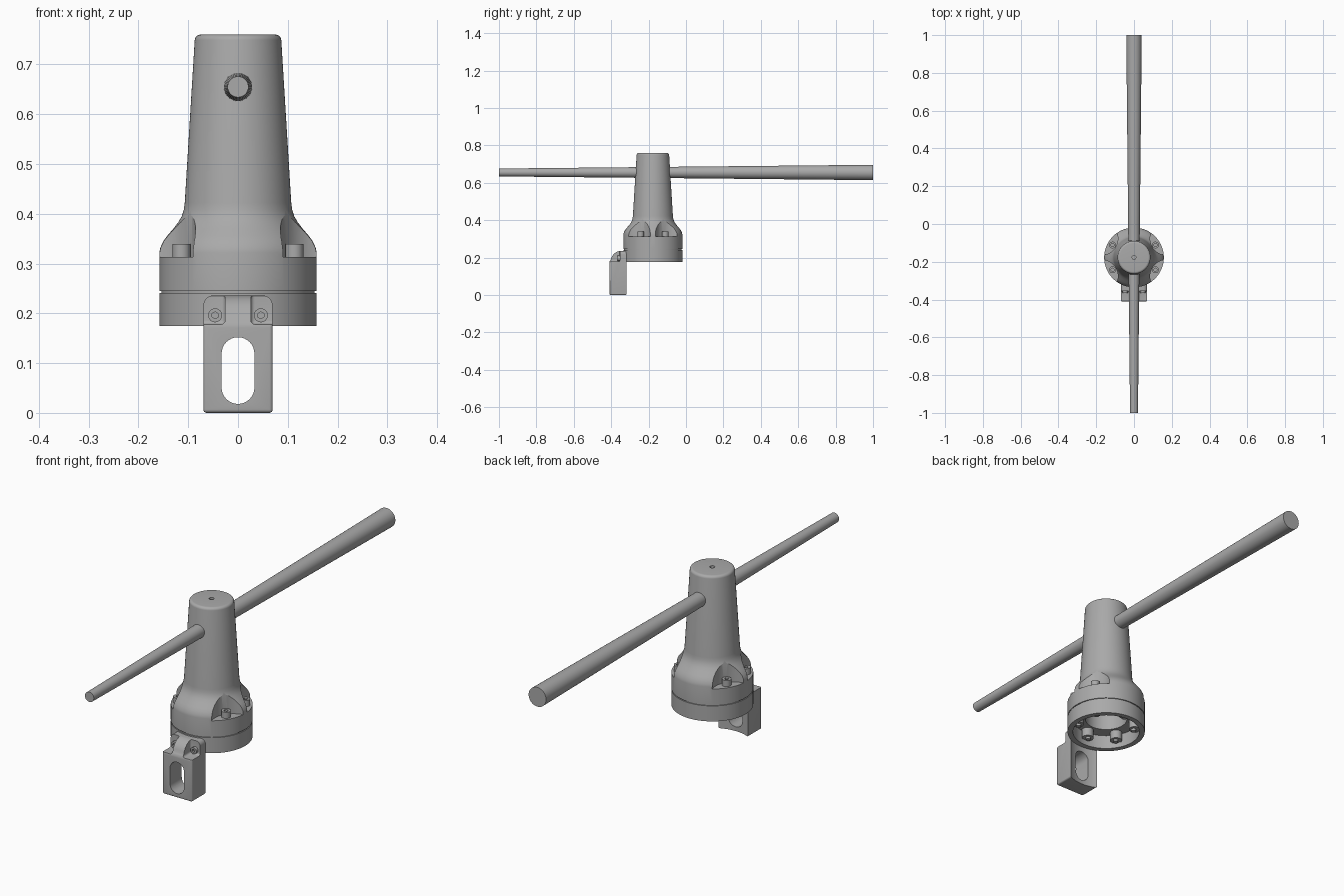
import bpy, bmesh
from math import sin, cos, pi, radians
from mathutils import Matrix, Vector

if "Cube" in bpy.data.objects:
    bpy.data.objects.remove(bpy.data.objects["Cube"], do_unlink=True)

AXIS_Y = -0.177
RIM = 0.158

grey = bpy.data.materials.new("plain_grey")
grey.use_nodes = True
colour = (0.4, 0.4, 0.4, 1)
grey.diffuse_color = colour
grey.node_tree.nodes["Principled BSDF"].inputs["Base Color"].default_value = colour


def finish(name, bm):
    bmesh.ops.recalc_face_normals(bm, faces=bm.faces)
    mesh = bpy.data.meshes.new(name)
    bm.to_mesh(mesh)
    bm.free()
    mesh.materials.append(grey)
    obj = bpy.data.objects.new(name, mesh)
    bpy.context.collection.objects.link(obj)
    return obj


def cone(name, base, axis, length, r1, r2, sides=32):
    bm = bmesh.new()
    turn = Vector(axis).to_track_quat('Z', 'Y').to_matrix().to_4x4()
    place = Matrix.Translation(base) @ turn @ Matrix.Translation((0, 0, length / 2))
    bmesh.ops.create_cone(bm, cap_ends=True, segments=sides, radius1=r1,
                          radius2=r2, depth=length, matrix=place)
    return finish(name, bm)


def prism(name, outline, axis, start, end, bevel=0):
    bm = bmesh.new()
    point = (lambda t, u, v: (t, u, v)) if axis == 'x' else (lambda t, u, v: (u, t, v))
    face = bm.faces.new([bm.verts.new(point(start, u, v)) for u, v in outline])
    grown = bmesh.ops.extrude_face_region(bm, geom=[face])["geom"]
    moved = [g for g in grown if isinstance(g, bmesh.types.BMVert)]
    bmesh.ops.translate(bm, verts=moved, vec=point(end - start, 0, 0))
    bmesh.ops.recalc_face_normals(bm, faces=bm.faces)
    if bevel:
        edges = [e for e in bm.edges if e.calc_face_angle(0) > 0.6]
        bmesh.ops.bevel(bm, geom=edges, offset=bevel, segments=4,
                        profile=0.5, affect='EDGES')
    return finish(name, bm)


def arc(cx, cz, r, a, b, n=8):
    angles = [radians(a + (b - a) * i / n) for i in range(n + 1)]
    return [(cx + r * cos(t), cz + r * sin(t)) for t in angles]


def lathe(name, profile, steps=72):
    bm = bmesh.new()
    verts = [bm.verts.new((r, AXIS_Y, z)) for r, z in profile]
    edges = [bm.edges.new(pair) for pair in zip(verts, verts[1:])]
    bmesh.ops.spin(bm, geom=verts + edges, cent=(0, AXIS_Y, 0), axis=(0, 0, 1),
                   angle=2 * pi, steps=steps)
    bmesh.ops.remove_doubles(bm, verts=bm.verts, dist=0.00005)
    return finish(name, bm)


def combine(obj, others, operation='DIFFERENCE'):
    for other in others:
        mod = obj.modifiers.new("cut", 'BOOLEAN')
        mod.operation, mod.solver, mod.object = operation, 'EXACT', other
    bpy.context.view_layer.update()
    graph = bpy.context.evaluated_depsgraph_get()
    mesh = bpy.data.meshes.new_from_object(obj.evaluated_get(graph))
    obj.modifiers.clear()
    obj.data = mesh
    for other in others:
        bpy.data.objects.remove(other, do_unlink=True)


def around(angle, r, z):
    a = radians(angle)
    return Vector((r * cos(a), AXIS_Y + r * sin(a), z))


UP, BACK = (0, 0, 1), (0, 1, 0)
parts = []

# Bell-shaped hollow body with a seam groove and a small hole in its top
profile = [(0, .31), (.085, .31), (.085, .235), (.136, .235), (.136, .175),
           (RIM, .175), (RIM, .241), (.154, .241), (.154, .245), (RIM, .245),
           (RIM, .322), (.156, .332), (.150, .345), (.142, .356), (.130, .370),
           (.120, .383), (.113, .395), (.109, .408), (.107, .422)]
profile += arc(.075, .748, .012, 5, 90, 6)
profile += [(.010, .76), (.010, .72), (0, .72)]
body = lathe("body", profile)

# Scalloped bolt pockets
bolt_angles = (30, 150, 210, 330)
combine(body, [cone("pocket_cutter", around(a, .2, .313), UP, .2, .088, .088, 64)
               for a in bolt_angles])
parts.append(body)

# Socket bolts in the pockets
for a in bolt_angles:
    bolt = cone("body_bolt", around(a, .131, .305), UP, .034, .018, .018)
    combine(bolt, [cone("hex_cutter", around(a, .131, .325), UP, .03, .009, .009, 6)])
    parts.append(bolt)

# Bosses and screw tips inside the open base
for a in range(30, 390, 60):
    parts.append(cone("inner_boss", around(a, .118, .198), UP, .045, .024, .024))
    parts.append(cone("screw_tip", around(a, .114, .188), UP, .03, .010, .010, 24))

# Tapered cross bar
parts.append(cone("cross_bar", (0, -1, .655), BACK, 2, .021, .041, 48))

# Bracket: side profile with a domed rib, trimmed to a round-cornered front
side = [(-.30, 0), (-.41, 0), (-.41, .178)]
side += arc(-.345, .178, .058, 168, 90) + [(-.30, .236)]
bracket = prism("bracket", side, 'x', -.07, .07, .007)
front = [(-.08, -.01), (.08, -.01), (.0695, .1)]
front += arc(.0495, .216, .02, 0, 90) + arc(-.0495, .216, .02, 90, 180) + [(-.0695, .1)]
front[:3] = [(-.0695, -.01), (.0695, -.01)]
front.pop()
combine(bracket, [prism("outline_cutter", front, 'y', -.6, 0)], 'INTERSECT')

# Bracket cuts: curved seat, long slot and a screw recess on each side
slot = arc(0, .119, .033, 0, 180, 16) + arc(0, .051, .033, 180, 360, 16)
cutters = [cone("seat_cutter", (0, AXIS_Y, -.1), UP, .5, RIM, RIM, 144),
           prism("slot_cutter", slot, 'y', -.6, 0)]
for s in (-1, 1):
    recess = [(s * .026, .178), (s * .1, .178), (s * .1, .3), (s * .026, .3)]
    cutters.append(prism("recess_cutter", recess, 'y', -.5, -.354, .008))
combine(bracket, cutters)
parts.append(bracket)

# Bracket screws
for s in (-1, 1):
    screw = cone("bracket_screw", (s * .046, -.366, .196), BACK, .025, .014, .014)
    combine(screw, [cone("hex_cutter", (s * .046, -.38, .196), BACK, .022, .007, .007, 6)])
    parts.append(screw)

# Smooth shading with sharp edges kept
bpy.ops.object.select_all(action='DESELECT')
for obj in parts:
    obj.select_set(True)
bpy.context.view_layer.objects.active = body
bpy.ops.object.shade_smooth_by_angle(angle=radians(30))
